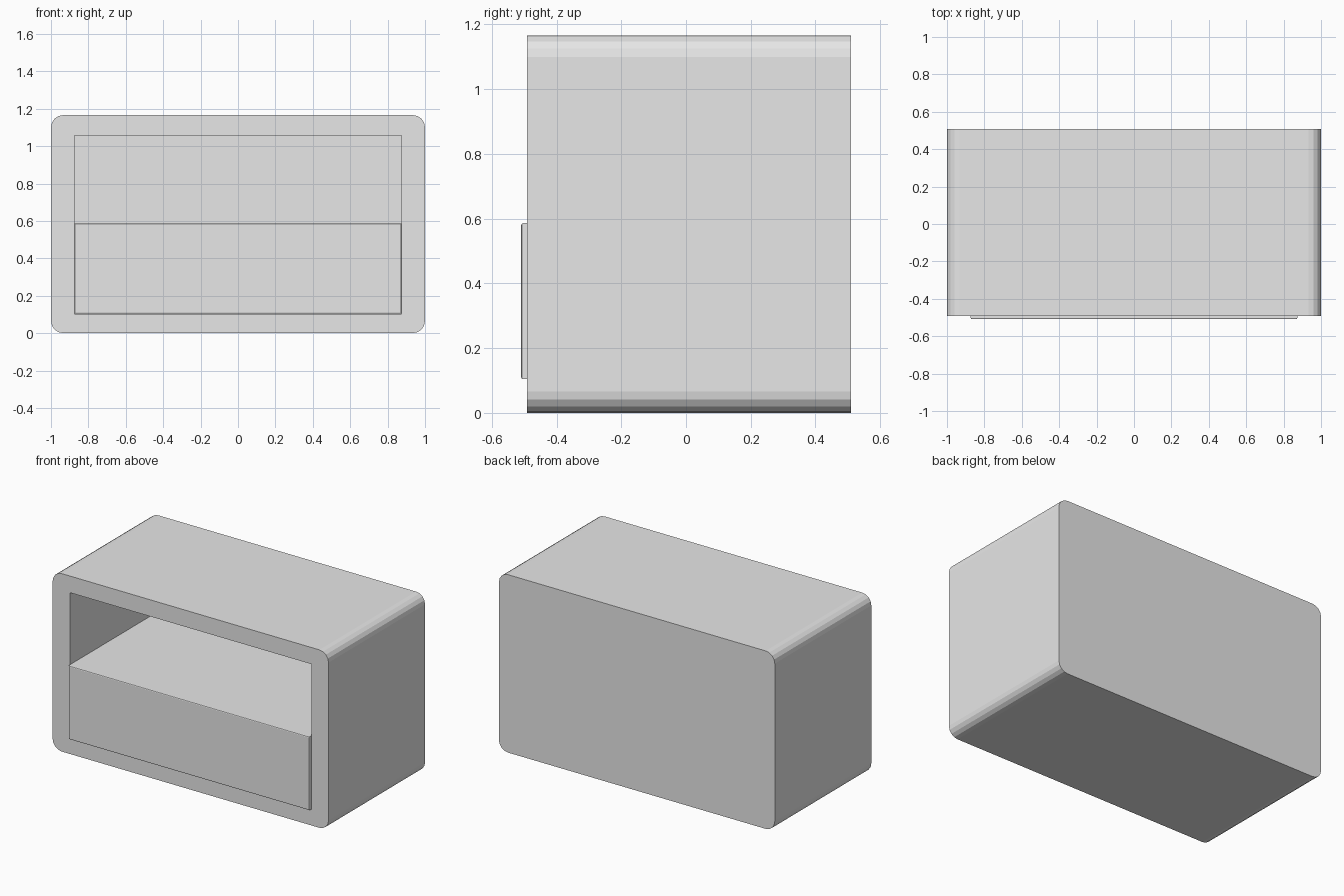
import bpy
import bmesh

if "Cube" in bpy.data.objects:
    bpy.data.objects.remove(bpy.data.objects["Cube"], do_unlink=True)

grey = bpy.data.materials.new("plain grey")
grey.use_nodes = True
grey.diffuse_color = (0.8, 0.8, 0.8, 1)
grey.node_tree.nodes["Principled BSDF"].inputs["Base Color"].default_value = (0.8, 0.8, 0.8, 1)


def box(name, low, high, radius=0, segments=1, pick=lambda edge: True):
    """Box between two corners, with the picked edges bevelled."""
    bm = bmesh.new()
    bmesh.ops.create_cube(bm, size=1)
    for v in bm.verts:
        v.co = [a if c < 0 else b for c, a, b in zip(v.co, low, high)]
    if radius:
        bmesh.ops.bevel(bm, geom=[e for e in bm.edges if pick(e)], offset=radius,
                        segments=segments, profile=0.5, affect='EDGES')
    bmesh.ops.recalc_face_normals(bm, faces=bm.faces)
    mesh = bpy.data.meshes.new(name)
    bm.to_mesh(mesh)
    bm.free()
    mesh.materials.append(grey)
    obj = bpy.data.objects.new(name, mesh)
    bpy.context.collection.objects.link(obj)
    return obj


def runs_front_to_back(edge):
    a, b = edge.verts
    return abs(a.co.y - b.co.y) > 0.5


def on_front(edge):
    return all(v.co.y < 0 for v in edge.verts)


# Cabinet shell: rounded long edges, open compartment at the front
cabinet = box("cabinet", (-1, -0.491, 0), (1, 0.509, 1.166), 0.066, 4, runs_front_to_back)
cutter = box("compartment_cutter", (-0.875, -0.7, 0.103), (0.875, 0.4, 1.057))
cutter.hide_render = True
cut = cabinet.modifiers.new("compartment", 'BOOLEAN')
cut.operation = 'DIFFERENCE'
cut.solver = 'EXACT'
cut.object = cutter
bpy.context.view_layer.objects.active = cabinet
bpy.ops.object.modifier_apply(modifier=cut.name)
bpy.data.objects.remove(cutter, do_unlink=True)

# Drawer filling the lower half, its front slightly proud and softened
box("drawer", (-0.873, -0.509, 0.104), (0.873, 0.399, 0.586), 0.006, 2, on_front)
